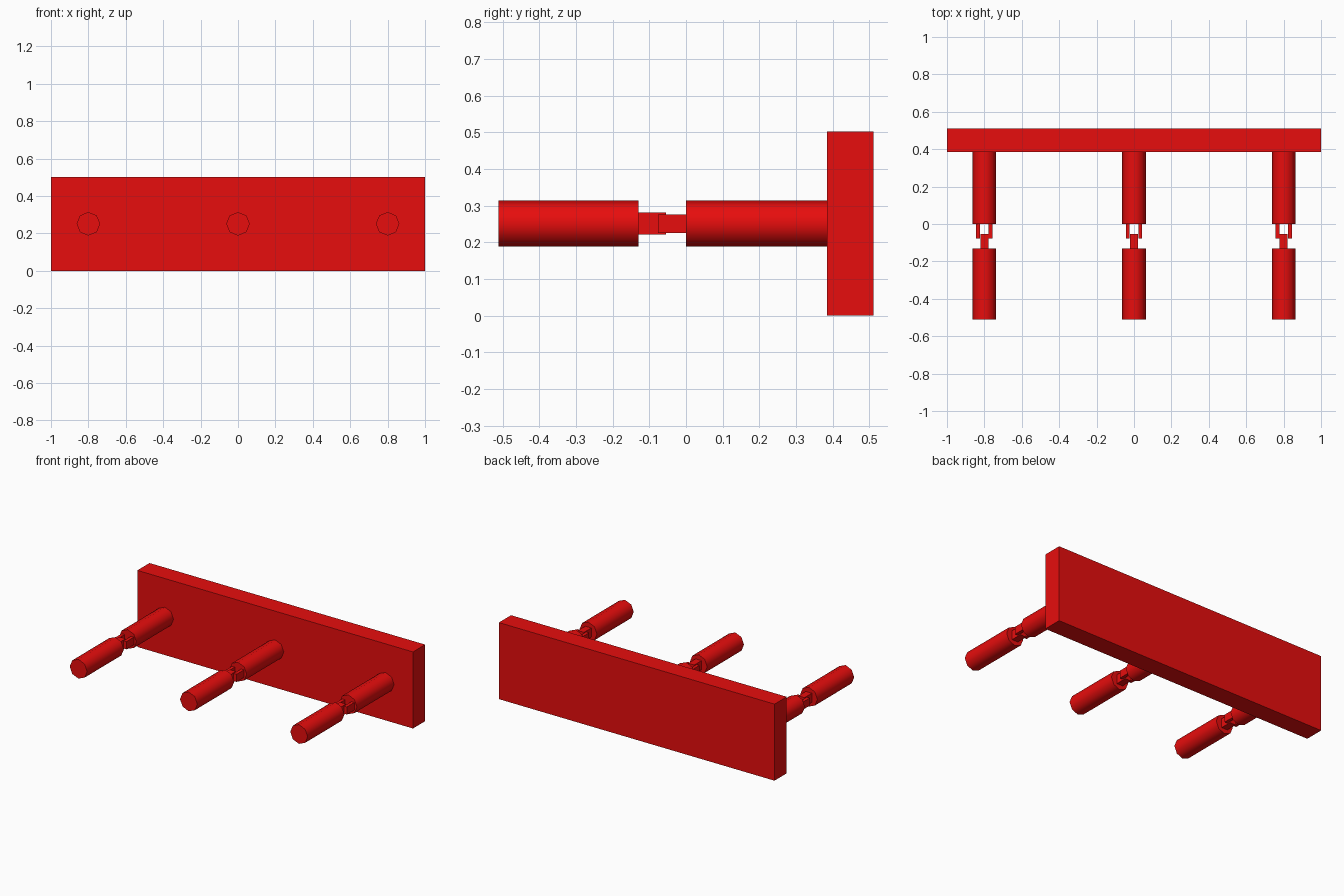
import bpy
import bmesh
import math
from mathutils import Matrix, Vector

cube = bpy.data.objects.get("Cube")
if cube:
    bpy.data.objects.remove(cube, do_unlink=True)

# Single red finish
red = bpy.data.materials.new("red")
red.use_nodes = True
colour = (0.8, 0.004, 0.004, 1.0)
red.diffuse_color = colour
red.node_tree.nodes["Principled BSDF"].inputs["Base Color"].default_value = colour


def finish(name, bm):
    mesh = bpy.data.meshes.new(name)
    bm.to_mesh(mesh)
    bm.free()
    mesh.materials.append(red)
    obj = bpy.data.objects.new(name, mesh)
    bpy.context.collection.objects.link(obj)
    return obj


def box(name, low, high):
    low, high = Vector(low), Vector(high)
    bm = bmesh.new()
    bmesh.ops.create_cube(bm, size=1, matrix=Matrix.Translation((low + high) / 2)
                          @ Matrix.Diagonal((*(high - low), 1)))
    return finish(name, bm)


def rod(name, x, y0, y1, radius=0.063, sides=8):
    bm = bmesh.new()
    bmesh.ops.create_cone(bm, cap_ends=True, segments=sides, radius1=radius, radius2=radius,
                          depth=y1 - y0, matrix=Matrix.Translation((x, (y0 + y1) / 2, Z))
                          @ Matrix.Rotation(math.pi / 2, 4, "X"))
    obj = finish(name, bm)
    bpy.ops.object.select_all(action="DESELECT")
    obj.select_set(True)
    bpy.context.view_layer.objects.active = obj
    bpy.ops.object.shade_smooth_by_angle(angle=math.radians(50))
    return obj


Z = 0.251  # height of the rod axes

# Back plate
box("back_plate", (-1, 0.385, 0), (1, 0.511, 0.502))

# Three jointed rods: rear rod with a fork, front rod with a tongue
for label, x in (("right", -0.8), ("middle", 0), ("left", 0.8)):
    rod(f"{label}_rear_rod", x, 0, 0.385)
    rod(f"{label}_front_rod", x, -0.511, -0.13)
    for side, s in (("right", -1), ("left", 1)):
        a, b = sorted((x + s * 0.023, x + s * 0.044))
        box(f"{label}_fork_{side}_prong", (a, -0.077, Z - 0.025), (b, 0, Z + 0.025))
    box(f"{label}_tongue", (x - 0.022, -0.13, Z - 0.03), (x + 0.022, -0.054, Z + 0.03))
